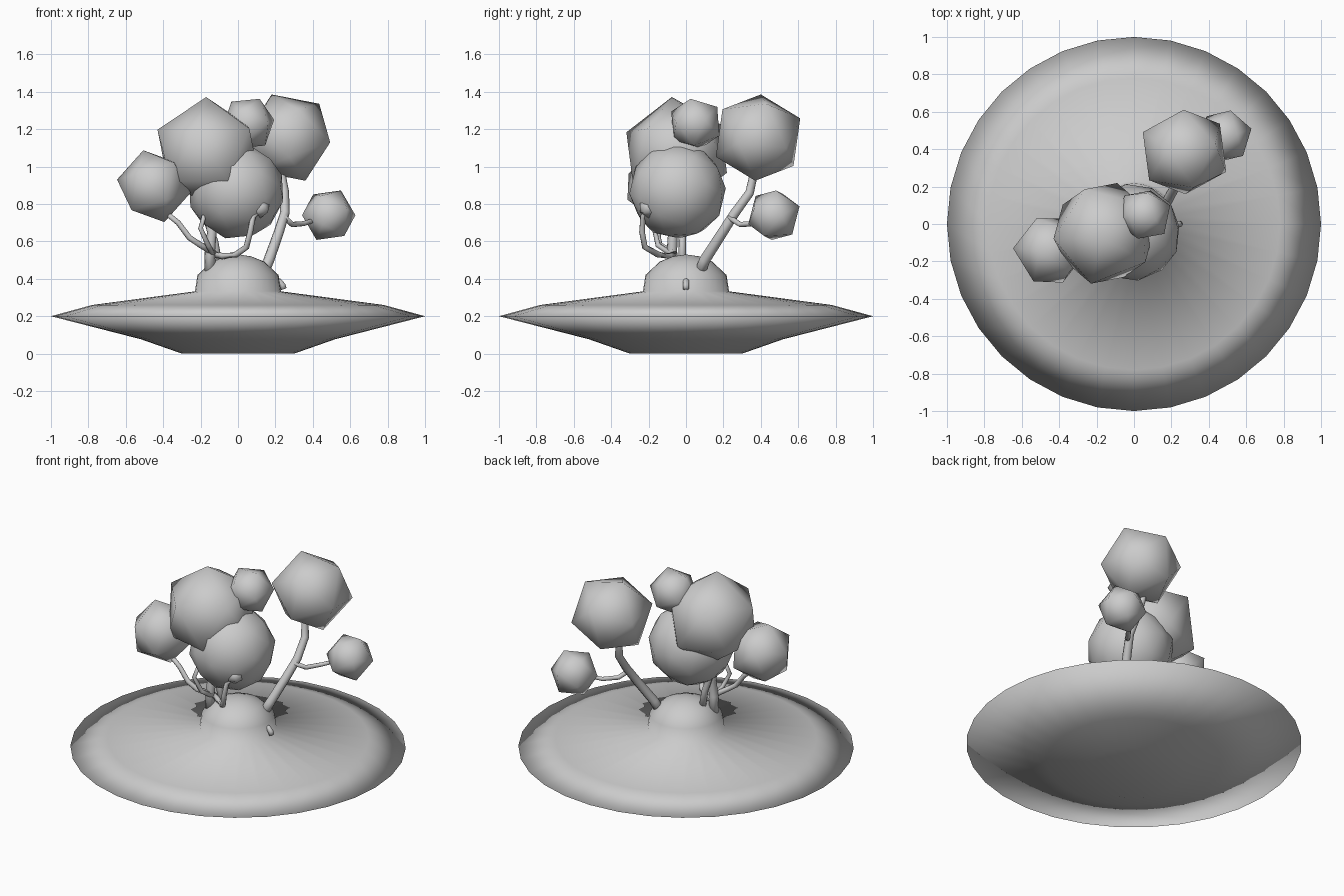
import bpy, bmesh, math
from mathutils import Vector, Matrix

if "Cube" in bpy.data.objects:
    bpy.data.objects.remove(bpy.data.objects["Cube"])

grey = bpy.data.materials.new("plain_grey")
grey.diffuse_color = (0.6, 0.6, 0.6, 1)
grey.use_nodes = True
grey.node_tree.nodes["Principled BSDF"].inputs["Base Color"].default_value = grey.diffuse_color


def finish(name, bm):
    for f in bm.faces:
        f.smooth = True
    bmesh.ops.recalc_face_normals(bm, faces=bm.faces[:])
    me = bpy.data.meshes.new(name)
    bm.to_mesh(me)
    bm.free()
    me.materials.append(grey)
    ob = bpy.data.objects.new(name, me)
    bpy.context.collection.objects.link(ob)
    return ob


def revolve(name, profile, n=32):
    """Spin (radius, z) points around z; ends on the axis become fans."""
    bm = bmesh.new()
    rings = []
    for r, z in profile:
        count = 1 if r == 0 else n
        rings.append([bm.verts.new((r * math.cos(2 * math.pi * i / n),
                                    r * math.sin(2 * math.pi * i / n), z))
                      for i in range(count)])
    for a, b in zip(rings, rings[1:]):
        for i in range(n):
            j = (i + 1) % n
            quad = [a[i % len(a)], a[j % len(a)], b[j % len(b)], b[i % len(b)]]
            bm.faces.new(list(dict.fromkeys(quad)))
    return finish(name, bm)


def foliage(name, centre, radius, pole, side, level=1):
    """Icosphere with one vertex along pole and a neighbour towards side."""
    z = Vector(pole).normalized()
    y = z.cross(Vector(side)).normalized()
    x = y.cross(z)
    rot = Matrix((x, y, z)).transposed().to_4x4()
    bm = bmesh.new()
    bmesh.ops.create_icosphere(bm, subdivisions=level, radius=radius,
                               matrix=Matrix.Translation(centre) @ rot)
    return finish(name, bm)


def tube(name, points, r0, r1, n=8):
    """Tapered round branch along a path, closed at both ends."""
    pts = [Vector(p) for p in points]
    bm = bmesh.new()
    rings = []
    for k, p in enumerate(pts):
        d = (pts[min(k + 1, len(pts) - 1)] - pts[max(k - 1, 0)]).normalized()
        ref = Vector((0.6, -0.8, 0))
        u = (ref - d * ref.dot(d)).normalized()
        v = d.cross(u)
        r = r0 + (r1 - r0) * k / (len(pts) - 1)
        rings.append([bm.verts.new(p + r * (u * math.cos(2 * math.pi * i / n)
                                            + v * math.sin(2 * math.pi * i / n)))
                      for i in range(n)])
    for a, b in zip(rings, rings[1:]):
        for i in range(n):
            j = (i + 1) % n
            bm.faces.new((a[i], a[j], b[j], b[i]))
    bm.faces.new(rings[0])
    bm.faces.new(rings[-1])
    return finish(name, bm)


# Saucer base and dome, one smooth surface
revolve("saucer", [(0, 0), (0.3, 0), (0.52, 0.077), (1, 0.2), (0.78, 0.26),
                   (0.23, 0.333), (0.217, 0.42), (0.14, 0.492),
                   (0.07, 0.52), (0, 0.53)])

# Small spout on the side of the dome
tube("spout", [(0.19, 0, 0.385), (0.222, 0, 0.385), (0.238, 0, 0.365),
               (0.245, 0, 0.345)], 0.018, 0.016)

# Foliage clumps
foliage("foliage_back_right", (0.27, 0.385, 1.155), 0.248,
        (-0.09, 0.015, 0.23), (0, 0.235, 0.095))
foliage("foliage_small_right", (0.485, 0.47, 0.74), 0.148,
        (0.145, 0.04, 0), (0.065, 0.14, 0.045))
foliage("foliage_small_top", (0.055, 0.05, 1.23), 0.148,
        (0.14, 0.05, 0.02), (0.085, -0.015, 0.13))
foliage("foliage_big_left", (-0.16, -0.05, 1.075), 0.298,
        (-0.01, -0.025, 0.29), (-0.28, -0.03, 0.13))
foliage("foliage_centre", (-0.01, -0.045, 0.87), 0.26,
        (1, 0.1, 0.35), (0.1, 0.24, -0.02), 2)
foliage("foliage_left", (-0.45, -0.14, 0.895), 0.2,
        (-0.195, 0.01, 0.035), (-0.045, 0, 0.195))
foliage("foliage_bud", (0.12, -0.2, 0.78), 0.055, (0, 0, 1), (1, 0, 0))

# Right tree: trunk and side branch
tube("trunk_right", [(0.13, 0.07, 0.42), (0.165, 0.1, 0.5), (0.215, 0.19, 0.64),
                     (0.25, 0.26, 0.75), (0.25, 0.34, 0.86),
                     (0.235, 0.36, 0.95), (0.25, 0.38, 1.05)], 0.031, 0.02)
tube("branch_right", [(0.245, 0.23, 0.73), (0.29, 0.29, 0.69),
                      (0.35, 0.37, 0.695), (0.46, 0.45, 0.73)], 0.016, 0.012)

# Left tree: trunks and branches
tube("trunk_left", [(-0.15, -0.07, 0.42), (-0.15, -0.075, 0.55),
                    (-0.14, -0.07, 0.65), (-0.165, -0.06, 0.76),
                    (-0.17, -0.05, 0.9)], 0.03, 0.022)
tube("trunk_centre", [(-0.1, -0.02, 0.45), (-0.125, -0.02, 0.6),
                      (-0.17, -0.02, 0.72), (-0.18, -0.02, 0.86)], 0.022, 0.016)
tube("branch_left", [(-0.13, -0.07, 0.54), (-0.2, -0.14, 0.58),
                     (-0.26, -0.15, 0.62), (-0.32, -0.15, 0.7),
                     (-0.42, -0.145, 0.78)], 0.018, 0.014)
tube("branch_front", [(-0.13, -0.06, 0.53), (-0.08, -0.09, 0.52),
                      (-0.01, -0.15, 0.53), (0.045, -0.22, 0.57),
                      (0.065, -0.235, 0.65), (0.08, -0.23, 0.73),
                      (0.12, -0.2, 0.78)], 0.018, 0.014)
tube("branch_inner", [(-0.13, -0.06, 0.52), (-0.16, -0.15, 0.58),
                      (-0.2, -0.17, 0.67), (-0.17, -0.14, 0.78)], 0.015, 0.012)
